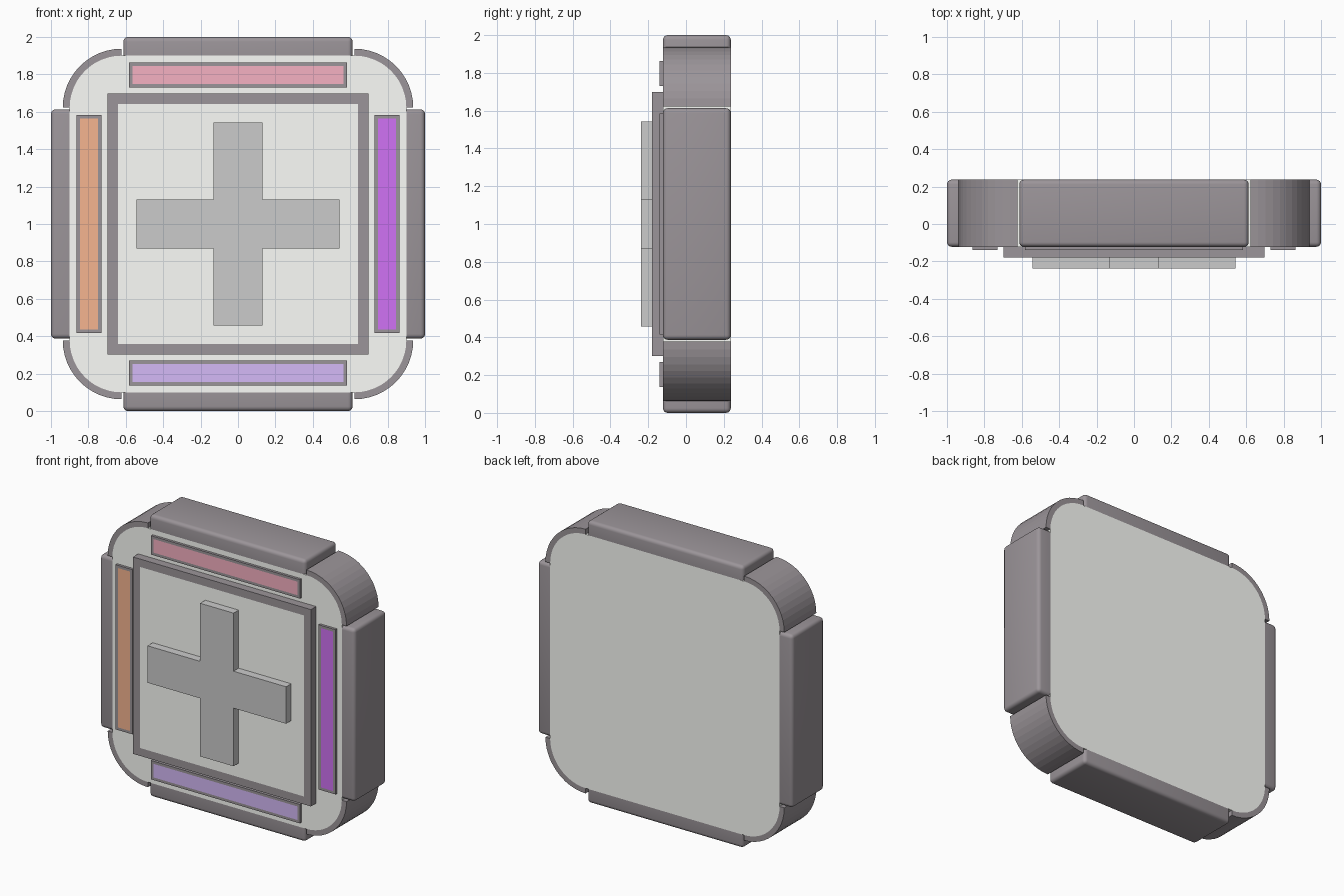
import bpy, bmesh, math
from mathutils import Matrix

if "Cube" in bpy.data.objects:
    bpy.data.objects.remove(bpy.data.objects["Cube"])

BACK, FRONT = 0.237, -0.122      # body depth
FRAME_Y, STRIP_Y, CROSS_Y = -0.18, -0.14, -0.237
CZ = 1.0                         # height of the centre


def material(name, rgb):
    m = bpy.data.materials.new(name)
    m.diffuse_color = (*rgb, 1)
    m.use_nodes = True
    m.node_tree.nodes["Principled BSDF"].inputs["Base Color"].default_value = m.diffuse_color
    return m


DARK = material("dark_trim", (0.33, 0.30, 0.32))
LIGHT = material("pale_panel", (0.98, 0.99, 0.95))


def finish(name, bm, mat):
    bmesh.ops.recalc_face_normals(bm, faces=bm.faces)
    mesh = bpy.data.meshes.new(name)
    bm.to_mesh(mesh)
    bm.free()
    ob = bpy.data.objects.new(name, mesh)
    bpy.context.collection.objects.link(ob)
    if mat:
        mesh.materials.append(mat)
    return ob


def extrude(bm, faces, y0, y1):
    geom = bmesh.ops.extrude_face_region(bm, geom=faces)["geom"]
    verts = [g for g in geom if isinstance(g, bmesh.types.BMVert)]
    bmesh.ops.translate(bm, verts=verts, vec=(0, y1 - y0, 0))


def prism(name, pts, y0, y1, mat=None):
    """Solid from an x/z outline measured from the centre."""
    bm = bmesh.new()
    face = bm.faces.new([bm.verts.new((x, y0, CZ + z)) for x, z in pts])
    extrude(bm, [face], y0, y1)
    return finish(name, bm, mat)


def band(name, outer, inner, y0, y1, mat, closed=True):
    """Solid between two matching x/z outlines."""
    bm = bmesh.new()
    a = [bm.verts.new((x, y0, CZ + z)) for x, z in outer]
    b = [bm.verts.new((x, y0, CZ + z)) for x, z in inner]
    n = len(a)
    faces = [bm.faces.new((a[i], a[(i + 1) % n], b[(i + 1) % n], b[i]))
             for i in range(n if closed else n - 1)]
    extrude(bm, faces, y0, y1)
    return finish(name, bm, mat)


def rect(cx, cz, hx, hz):
    return [(cx - hx, cz - hz), (cx + hx, cz - hz), (cx + hx, cz + hz), (cx - hx, cz + hz)]


def arc(c, r, quadrant, n=12):
    sx, sz = [(1, 1), (-1, 1), (-1, -1), (1, -1)][quadrant]
    return [(sx * c + r * math.cos(t), sz * c + r * math.sin(t))
            for t in (math.pi / 2 * (quadrant + i / n) for i in range(n + 1))]


# Rounded square body, pale on front and back
C = 0.622
prism("body_panel", [p for q in range(4) for p in arc(C, 0.278, q)], FRONT, BACK, LIGHT)

# Curved corner guards
for q, label in enumerate(("top_right", "top_left", "bottom_left", "bottom_right")):
    band("corner_guard_" + label, arc(C, 0.315, q), arc(C, 0.278, q), FRONT, BACK, DARK, False)

# Bumpers on the four sides, rounded on every edge away from the body
for k, label in enumerate(("right", "top", "left", "bottom")):
    bm = bmesh.new()
    bmesh.ops.create_cube(bm, size=1)
    bmesh.ops.scale(bm, verts=bm.verts, vec=(0.1, BACK - FRONT, 1.226))
    bmesh.ops.translate(bm, verts=bm.verts, vec=(0.95, (BACK + FRONT) / 2, 0))
    edges = [e for e in bm.edges if any(v.co.x > 0.95 for v in e.verts)]
    bmesh.ops.bevel(bm, geom=edges, offset=0.025, segments=4, profile=0.5, affect='EDGES')
    bm.transform(Matrix.Translation((0, 0, CZ)) @ Matrix.Rotation(-k * math.pi / 2, 4, 'Y'))
    ob = finish("bumper_" + label, bm, DARK)
    bpy.ops.object.select_all(action='DESELECT')
    ob.select_set(True)
    bpy.context.view_layer.objects.active = ob
    bpy.ops.object.shade_smooth_by_angle(angle=math.radians(35))

# Raised square frame with a flush pale plate
band("square_frame", rect(0, 0, 0.698, 0.698), rect(0, 0, 0.642, 0.642), FRONT, FRAME_Y, DARK)
prism("square_plate", rect(0, 0, 0.642, 0.642), FRONT, FRAME_Y, LIGHT)

# Plus-shaped cross
W, L = 0.131, 0.543
prism("cross", [(-W, -L), (W, -L), (W, -W), (L, -W), (L, W), (W, W),
                (W, L), (-W, L), (-W, W), (-L, W), (-L, -W), (-W, -W)], FRAME_Y, CROSS_Y)

# Coloured strips with dark borders
STRIPS = {
    "right": (0.797, 0, (0.63, 0.17, 0.91)),
    "top": (0, 0.797, (0.92, 0.44, 0.54)),
    "left": (-0.797, 0, (0.92, 0.46, 0.28)),
    "bottom": (0, -0.797, (0.66, 0.49, 0.93)),
}
for label, (cx, cz, rgb) in STRIPS.items():
    hx, hz = (0.067, 0.584) if cx else (0.584, 0.067)
    inner = rect(cx, cz, hx - 0.019, hz - 0.019)
    band("strip_border_" + label, rect(cx, cz, hx, hz), inner, FRONT, STRIP_Y, DARK)
    prism("strip_" + label, inner, FRONT, STRIP_Y, material("strip_" + label, rgb))
